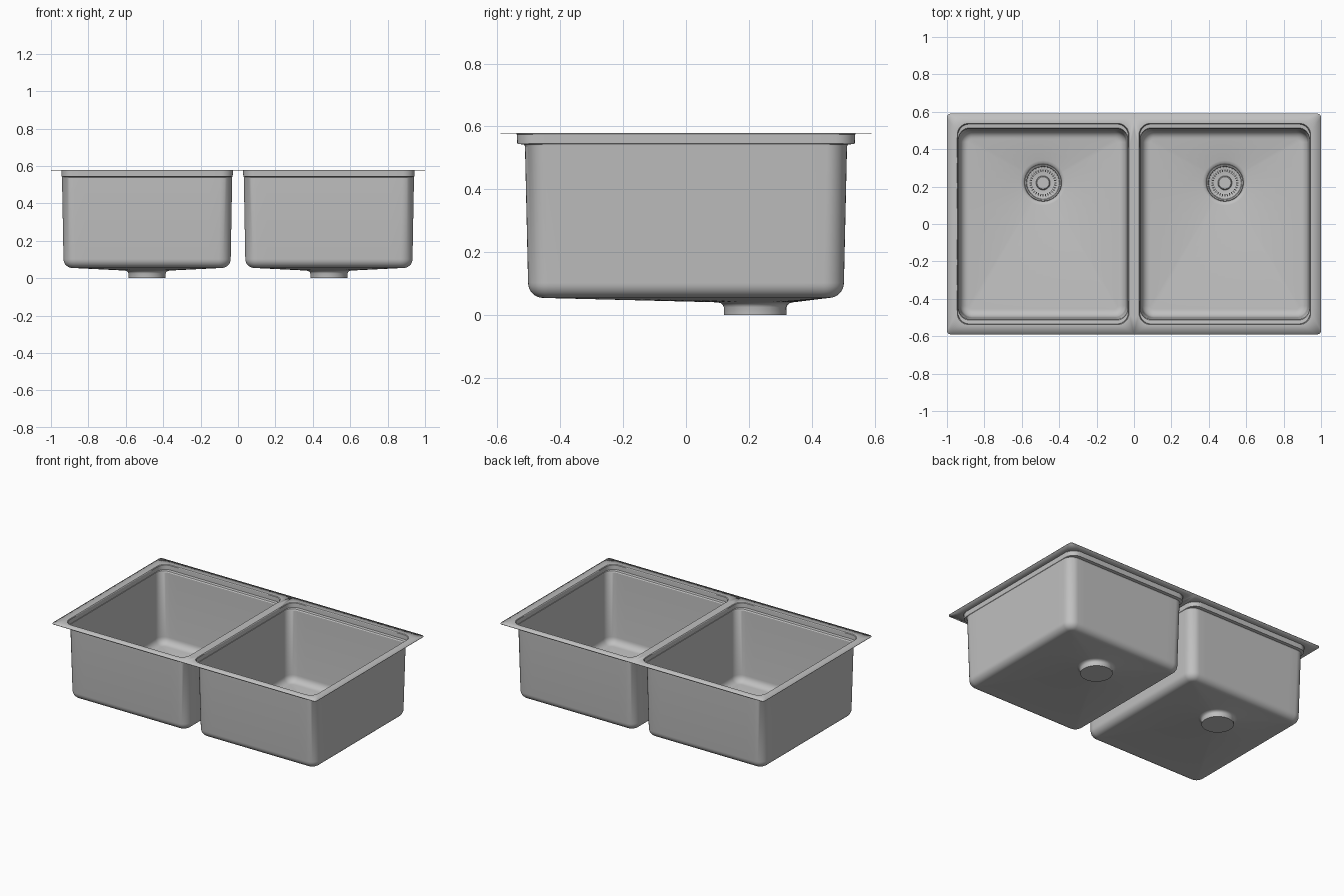
import bpy, bmesh, math
from mathutils import Vector, Matrix

if "Cube" in bpy.data.objects:
    bpy.data.objects.remove(bpy.data.objects["Cube"])

steel = bpy.data.materials.new("brushed_steel")
steel.diffuse_color = (0.53, 0.53, 0.53, 1)
steel.use_nodes = True
steel.node_tree.nodes["Principled BSDF"].inputs["Base Color"].default_value = steel.diffuse_color

CX, DX, DY = 0.486, 0.486, 0.22      # bowl centre, drain centre


def rounded_rect(cx, hx, hy, radii, z, n=8, edge=14):
    """Counter-clockwise loop; radii run NE, NW, SW, SE."""
    arcs = []
    for k, (sx, sy) in enumerate([(1, 1), (-1, 1), (-1, -1), (1, -1)]):
        r = radii[k]
        c = (cx + sx * (hx - r), sy * (hy - r))
        arcs.append([Vector((c[0] + r * math.cos(a), c[1] + r * math.sin(a), z))
                     for a in [math.pi / 2 * (k + i / n) for i in range(n + 1)]])
    loop = []
    for k in range(4):
        a, b = arcs[k][-1], arcs[(k + 1) % 4][0]
        loop += arcs[k] + [a.lerp(b, i / edge) for i in range(1, edge)]
    return loop


def circle(r, z, angles):
    return [Vector((DX + r * math.cos(a), DY + r * math.sin(a), z)) for a in angles]


def loft(bm, loops, cap=True):
    rows = [[bm.verts.new(p) for p in lp] for lp in loops]
    n = len(rows[0])
    for A, B in zip(rows, rows[1:]):
        for i in range(n):
            j = (i + 1) % n
            bm.faces.new((A[i], A[j], B[j], B[i]))
    if cap:
        bm.faces.new(rows[-1])


def finish(name, bm, thickness=0):
    bmesh.ops.remove_doubles(bm, verts=bm.verts, dist=1e-5)
    me = bpy.data.meshes.new(name)
    bm.to_mesh(me)
    bm.free()
    me.materials.append(steel)
    ob = bpy.data.objects.new(name, me)
    bpy.context.collection.objects.link(ob)
    bpy.ops.object.select_all(action='DESELECT')
    ob.select_set(True)
    bpy.context.view_layer.objects.active = ob
    bpy.ops.object.shade_smooth_by_angle(angle=math.radians(32))
    ob.modifiers.new("mirror", 'MIRROR')
    if thickness:
        ob.modifiers.new("sheet", 'SOLIDIFY').thickness = thickness
    return ob


# Sink sheet: rim, stepped ledge, bowl wall, sloping floor and drain neck
loops = [rounded_rect(0.5, 0.5, 0.59, (0.02, 0, 0, 0.02), 0.58),
         rounded_rect(CX, 0.459, 0.538, [0.06] * 4, 0.58),
         rounded_rect(CX, 0.456, 0.535, [0.06] * 4, 0.576),
         rounded_rect(CX, 0.455, 0.534, [0.06] * 4, 0.547),
         rounded_rect(CX, 0.453, 0.514, [0.06] * 4, 0.545),
         rounded_rect(CX, 0.452, 0.509, [0.06] * 4, 0.538)]
R, bx, by, bz = 0.045, 0.444, 0.499, 0.058
for i in range(8):
    a = math.pi / 2 * i / 7
    d = R * (1 - math.cos(a))
    loops.append(rounded_rect(CX, bx - d, by - d, [0.062 - d] * 4,
                              bz + R * (1 - math.sin(a))))
angles = [math.atan2(p.y - DY, p.x - DX) for p in loops[-1]]
for r, z in [(0.12, 0.044), (0.108, 0.041), (0.1, 0.034), (0.097, 0.026), (0.097, 0.003)]:
    loops.append(circle(r, z, angles))
bm = bmesh.new()
loft(bm, loops)
finish("sink_sheet", bm, 0.003)

# Strainer dish with a raised centre knob
even = [2 * math.pi * i / 48 for i in range(48)]
bm = bmesh.new()
loft(bm, [circle(r, z, even) for r, z in
          [(0.099, 0.034), (0.096, 0.038), (0.09, 0.037), (0.086, 0.03), (0.06, 0.022),
           (0.038, 0.022), (0.036, 0.034), (0.032, 0.037)]])
finish("strainer_dish", bm)

# Radial strainer ribs
bm = bmesh.new()
for i in range(32):
    m = (Matrix.Translation((DX, DY, 0.028)) @ Matrix.Rotation(2 * math.pi * i / 32, 4, 'Z')
         @ Matrix.Translation((0.074, 0, 0)) @ Matrix.Diagonal((0.028, 0.006, 0.012, 1)))
    bmesh.ops.create_cube(bm, size=1, matrix=m)
finish("strainer_ribs", bm)
